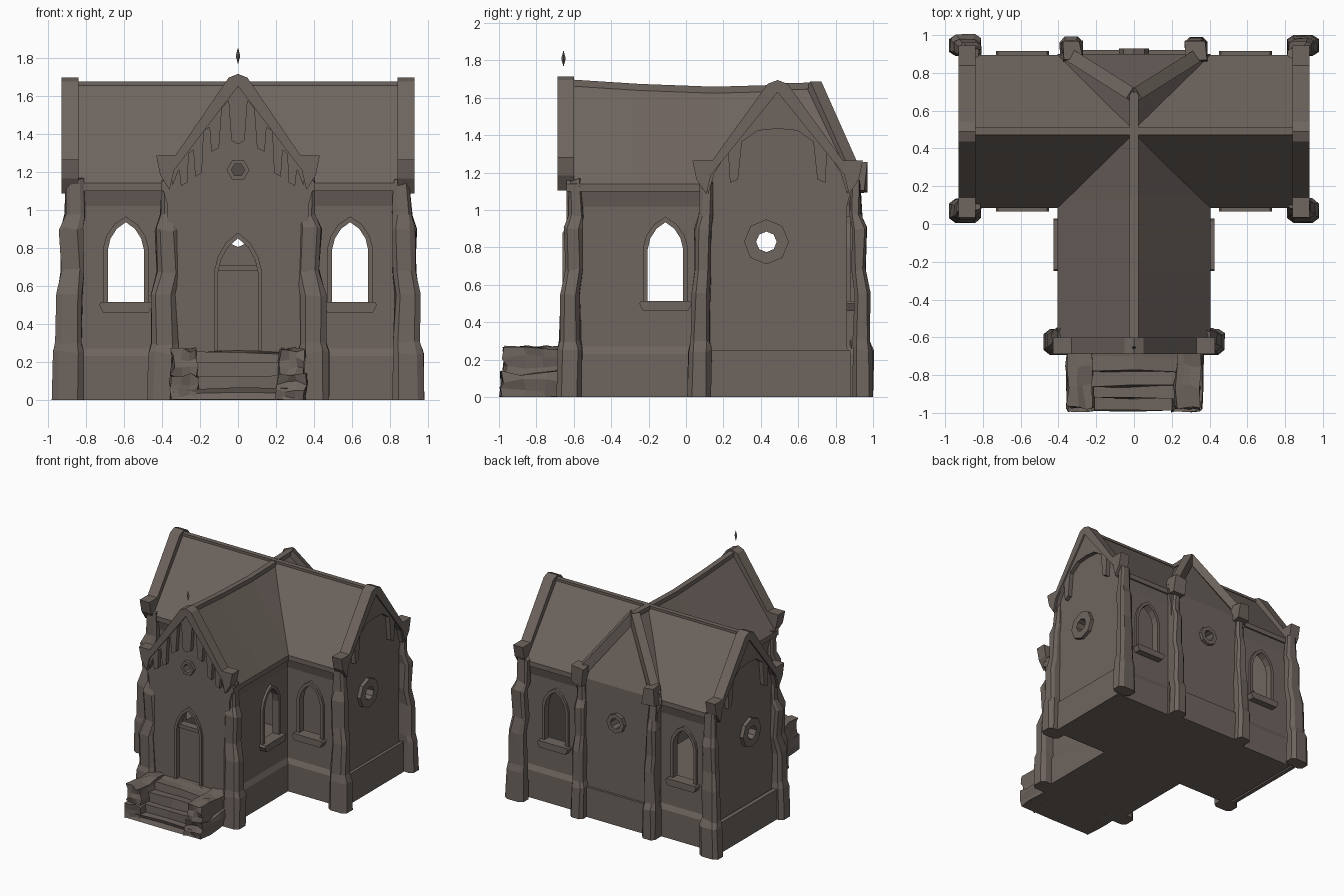
import bpy, bmesh, math, random
from mathutils import Matrix, Vector

if "Cube" in bpy.data.objects:
    bpy.data.objects.remove(bpy.data.objects["Cube"])

random.seed(4)
stone = bpy.data.materials.new("weathered_stone")
stone.diffuse_color = (0.155, 0.128, 0.112, 1)
stone.use_nodes = True
stone.node_tree.nodes["Principled BSDF"].inputs["Base Color"].default_value = stone.diffuse_color


def finish(name, bm):
    bmesh.ops.recalc_face_normals(bm, faces=bm.faces)
    me = bpy.data.meshes.new(name)
    bm.to_mesh(me)
    bm.free()
    me.materials.append(stone)
    ob = bpy.data.objects.new(name, me)
    bpy.context.collection.objects.link(ob)
    return ob


def place(x, y, deg=0):
    """Local wall frame: x along the wall, -y outwards, z up."""
    return Matrix.Translation((x, y, 0)) @ Matrix.Rotation(math.radians(deg), 4, 'Z')


def prism(name, pts, d0, d1, M, hole=None):
    """Extrude an outline (u, z) from depth d0 to d1; with hole it is a ring."""
    bm = bmesh.new()
    loops = [[bm.verts.new(M @ Vector((u, d, z))) for u, z in p]
             for p in ([pts, hole] if hole else [pts]) for d in (d0, d1)]
    n = len(pts)
    pairs = [(0, 1), (2, 3), (0, 2), (1, 3)] if hole else [(0, 1)]
    for a, b in pairs:
        for i in range(n):
            j = (i + 1) % n
            bm.faces.new((loops[a][i], loops[a][j], loops[b][j], loops[b][i]))
    if not hole:
        bm.faces.new(loops[0])
        bm.faces.new(loops[1])
    return finish(name, bm)


def block(name, lo, hi, jit=0.0, cuts=0):
    bm = bmesh.new()
    bmesh.ops.create_cube(bm, size=1)
    if cuts:
        bmesh.ops.subdivide_edges(bm, edges=bm.edges, cuts=cuts, use_grid_fill=True)
    for v in bm.verts:
        v.co = Vector([(a + b) / 2 + c * (b - a) + random.uniform(-jit, jit)
                       for a, b, c in zip(lo, hi, v.co)])
        v.co.z = max(v.co.z, 0)
    return finish(name, bm)


def beam(name, p, q, w, h):
    p, q = Vector(p), Vector(q)
    bm = bmesh.new()
    bmesh.ops.create_cube(bm, size=1)
    M = Matrix.Translation((p + q) / 2) @ (q - p).to_track_quat('Y', 'Z').to_matrix().to_4x4()
    for v in bm.verts:
        v.co = M @ Vector((v.co.x * w, v.co.y * (q - p).length, v.co.z * h))
    return finish(name, bm)


def mirror_half(half):
    return half + [(-u, z) for u, z in reversed(half) if u > 0]


def arch(w, z0, zs, zt):
    return mirror_half([(0, zt), (w * .5, zt - (zt - zs) * .3), (w * .85, zs + (zt - zs) * .25),
                        (w, zs - .03), (w, z0)])


def disc(r, z, n=8):
    return [(r * math.cos(math.tau * i / n), z + r * math.sin(math.tau * i / n)) for i in range(n)]


def hall(name, half, sections, M, inner=False):
    """Gabled hall lofted along local y; sections are (y, ridge y, ridge z)."""
    if inner:
        side = [(half, .1), (half, 1.08)]
    else:
        side = [(half + .02, 0), (half + .02, .23), (half, .27), (half, 1.02),
                (half + .022, 1.1), (half + .035, 1.1), (half + .035, 1.14)]
    bm = bmesh.new()
    rows = []
    for y, ry, rz in sections:
        pts = [(-u, y, z) for u, z in side] + [(0, ry, rz)] + [(u, y, z) for u, z in reversed(side)]
        rows.append([bm.verts.new(M @ Vector(p)) for p in pts])
    n, k = len(rows[0]), len(side)
    for a, b in zip(rows, rows[1:]):
        for i in range(n):
            j = (i + 1) % n
            bm.faces.new((a[i], a[j], b[j], b[i]))
    for r in (rows[0], rows[-1]):
        bm.faces.new(r[:k] + r[k + 1:])
        bm.faces.new(r[k - 1:k + 2])
    return finish(name, bm)


# Walls and roofs: cross hall and nave, hollowed
side_on = place(0, .49, 90)
nave_ridge = [(-.64, -.64, 1.69), (-.25, -.25, 1.665), (.15, .15, 1.65), (.5, .5, 1.66), (.9, .68, 1.67)]
walls = hall("walls_and_roof", .37, [(-.88, -.88, 1.672), (.88, .88, 1.672)], side_on)
nave = hall("nave", .37, nave_ridge, place(0, 0))
cutters = [hall("wing_room", .33, [(-.84, -.84, 1.58), (.84, .84, 1.58)], side_on, True),
           hall("nave_room", .33, [(-.59, -.59, 1.56), (.82, .62, 1.55)], place(0, 0), True)]
win, eye = arch(.095, .5, .82, .935), disc(.055, .83)
for x in (-.59, .59):
    cutters.append(prism("window_cut", win, -1, 1, place(x, .5)))
cutters += [prism("nave_window_cut", win, -.6, .6, place(0, -.11, 90)),
            prism("round_cut", eye, -1, 1, place(0, .43, 90)),
            prism("gable_hole_cut", disc(.035, 1.21, 6), -.1, .1, place(0, -.64)),
            prism("back_hole_cut", disc(.045, .85), -.15, .15, place(0, .88)),
            prism("door_cut", arch(.105, .26, .7, .85), -.1, .1, place(0, -.64))]
for op, obs in (('UNION', [nave]), ('DIFFERENCE', cutters)):
    for ob in obs:
        m = walls.modifiers.new("cut", 'BOOLEAN')
        m.operation, m.object, m.solver = op, ob, 'EXACT'
bpy.context.view_layer.update()
walls.data = bpy.data.meshes.new_from_object(walls.evaluated_get(bpy.context.evaluated_depsgraph_get()))
walls.modifiers.clear()
for ob in [nave] + cutters:
    bpy.data.objects.remove(ob)

# Plinth strips on the gable ends and back
block("front_plinth", (-.39, -.665, 0), (.39, -.62, .25))
block("back_plinth", (-.35, .86, 0), (.35, .92, .25))
for s in (-1, 1):
    block("side_plinth", (s * .9 - .03, .12, 0), (s * .9 + .005, .88, .25))

# Window frames and sills
frame = arch(.12, .49, .83, .965)
spots = [place(s * .59, .12) for s in (-1, 1)] + [place(s * .59, .86, 180) for s in (-1, 1)]
spots += [place(s * .37, -.11, s * 90) for s in (-1, 1)]
for M in spots:
    prism("window_frame", frame, -.02, .03, M, win)
    prism("window_sill", [(-.14, .5), (-.12, .46), (.12, .46), (.14, .5), (.13, .515), (-.13, .515)], -.055, .04, M)
for s in (-1, 1):
    prism("round_window_frame", disc(.12, .83), -.03, .03, place(s * .88, .43, s * 90), eye)
prism("back_round_frame", disc(.08, .85), -.03, .03, place(0, .9, 180), disc(.045, .85))
prism("gable_hole_frame", disc(.06, 1.21, 6), -.03, .03, place(0, -.64), disc(.035, 1.21, 6))

# Door
prism("door_frame", arch(.125, .26, .71, .88), -.02, .03, place(0, -.64), arch(.105, .26, .7, .85))
block("door", (-.105, -.62, .26), (.105, -.58, .69))
block("door_lintel", (-.11, -.635, .68), (.11, -.57, .71))

# Gable copings and hanging tracery
top = [(.05, 1.70), (.33, 1.29), (.43, 1.29), (.41, 1.19), (.36, 1.11), (.335, 1.215)]
coping = [(0, 1.72)] + top
front_teeth = [(0, 1.68), (.35, 1.21), (.345, 1.13), (.31, 1.22), (.30, 1.13), (.265, 1.15), (.26, 1.30),
               (.235, 1.32), (.225, 1.18), (.19, 1.2), (.18, 1.42), (.15, 1.44), (.14, 1.31), (.10, 1.33),
               (.085, 1.54), (.05, 1.58), (.035, 1.37), (0, 1.35)]
side_teeth = [(0, 1.66), (.37, 1.2), (.35, 1.11), (.32, 1.22), (.25, 1.34), (.24, 1.17), (.2, 1.19), (.18, 1.39),
              (.1, 1.45), (0, 1.46)]


def gable(M, teeth, w, dz):
    half = [(u * w, z + dz) for u, z in coping + [(0, 1.655)]]
    prism("gable_coping", half + [(-u, z) for u, z in reversed(half[1:-1])], -.048, .04, M)
    half = [(u * w, z + dz) for u, z in teeth]
    prism("gable_tracery", half + [(-u, z) for u, z in reversed(half[1:-1])], -.035, .01, M)


gable(place(0, -.64), front_teeth, 1, -.005)
for s in (-1, 1):
    gable(place(s * .88, .49, s * 90), side_teeth, 1.06, -.025)
    # Raked coping and kneeler of the back gable
    beam("back_coping", (s * .35, .9, 1.17), (0, .68, 1.665), .07, .07)
    block("back_kneeler", (s * .33 - .05, .86, 1.1), (s * .33 + .05, .96, 1.25), .012)

# Ridge caps
for a, b in zip(nave_ridge[:3], nave_ridge[1:4]):
    beam("ridge_cap", (0, a[0], a[2] - .008), (0, b[0], b[2] - .008), .045, .035)
beam("ridge_cap", (0, .5, 1.66), (0, .7, 1.665), .05, .035)
beam("wing_ridge_cap", (-.86, .49, 1.665), (.86, .49, 1.665), .04, .02)

# Stepped buttresses: height, half width, outward shift
levels = [(0, .085, .035), (.25, .08, .035), (.3, .07, .03), (.55, .065, .03), (.68, .06, .01),
          (.9, .06, .015), (.97, .05, 0), (1.16, .042, 0)]


def buttress(x, y, dx, dy, kx=1, ky=1):
    bm = bmesh.new()
    rows = []
    for z, h, o in levels:
        c = h * .6
        up = z > 0
        jx, jy = random.uniform(-.006, .006) * up, random.uniform(-.006, .006) * up
        pts = [(h, c), (c, h), (-c, h), (-h, c), (-h, -c), (-c, -h), (c, -h), (h, -c)]
        rows.append([bm.verts.new((x + dx * o + a * kx + jx + random.uniform(-.005, .005) * up,
                                   y + dy * o + b * ky + jy + random.uniform(-.005, .005) * up,
                                   z + random.uniform(-.012, .012) * up)) for a, b in pts])
    for a, b in zip(rows, rows[1:]):
        for i in range(8):
            bm.faces.new((a[i], a[i - 1], b[i - 1], b[i]))
    bm.faces.new(rows[0])
    bm.faces.new(rows[-1])
    finish("buttress", bm)


for s in (-1, 1):
    buttress(s * .86, .105, s, -1, 1, .75)
    buttress(s * .86, .91, s, 1, 1, .65)
    buttress(s * .36, -.59, s, -1, 1, .8)
    buttress(s * .33, .89, 0, 1, .7, .75)

# Entrance steps with rough flanking stones
for i, (y, z) in enumerate([(-.985, .06), (-.92, .125), (-.86, .19), (-.78, .25)]):
    w = .34 if i == 0 else .24
    block("step", (-w, y, 0), (w, -.63, z), .01, 1)
for s in (-1, 1):
    x0, x1 = sorted((s * .21, s * .355))
    block("step_side_base", (x0, -.985, 0), (x1, -.64, .13), .015, 2)
    block("step_side_cap", (x0 + .01, -.97, .12), (x1 - .01, -.64, .265), .015, 2)

# Floating finial tip
bm = bmesh.new()
bmesh.ops.create_uvsphere(bm, u_segments=4, v_segments=2, radius=1)
for v in bm.verts:
    v.co = Vector((v.co.x * .012, v.co.y * .012 - .655, v.co.z * .045 + 1.81))
finish("finial_tip", bm)
